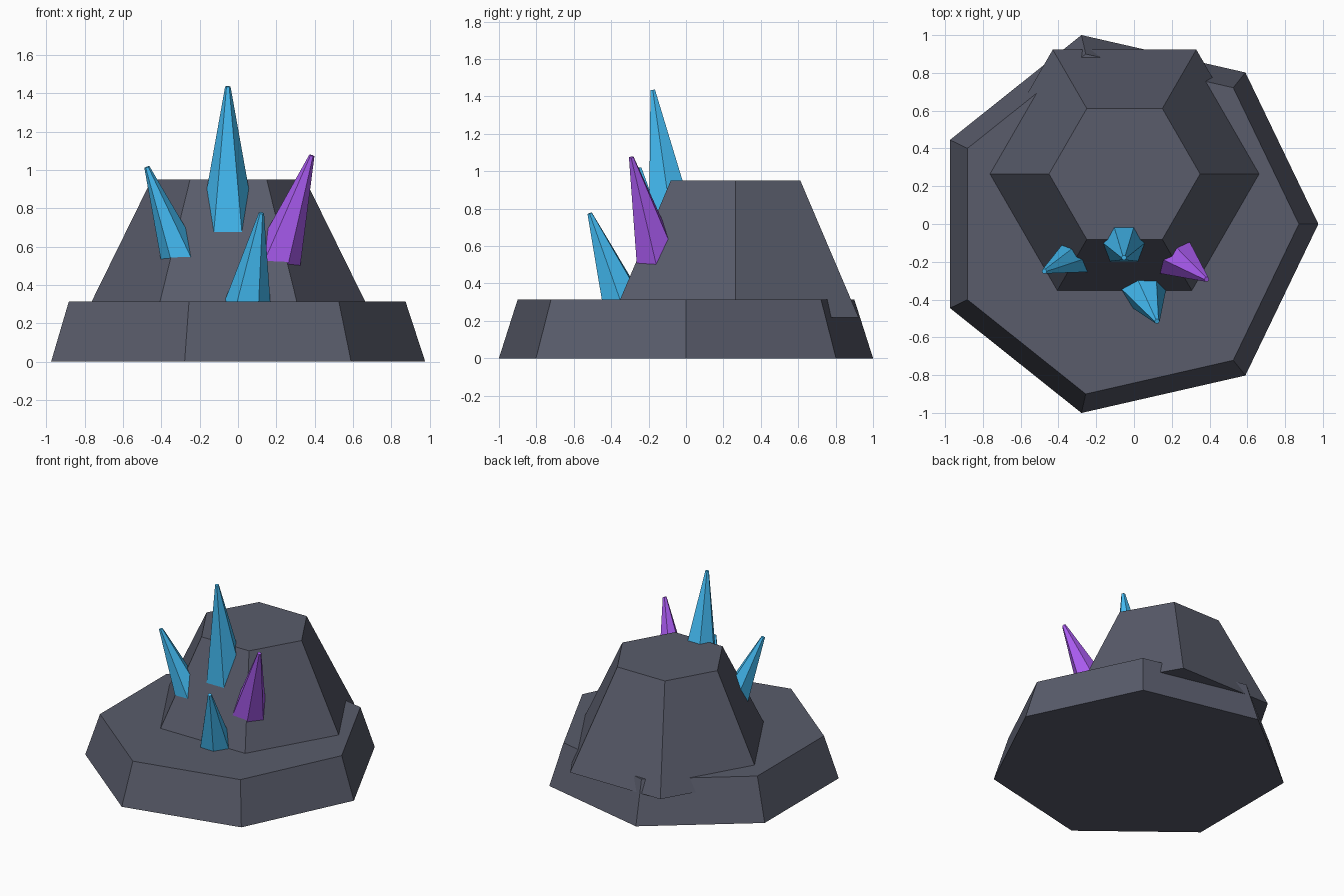
import bpy
import bmesh
from math import sin, cos, pi, asin, atan2
from mathutils import Vector, Euler

if "Cube" in bpy.data.objects:
    bpy.data.objects.remove(bpy.data.objects["Cube"])


def material(name, rgb):
    m = bpy.data.materials.new(name)
    m.diffuse_color = (*rgb, 1)
    m.use_nodes = True
    m.node_tree.nodes["Principled BSDF"].inputs["Base Color"].default_value = m.diffuse_color
    return m


def tapered_prism(name, sides, r_bottom, r_top, height, mat, loc, rot=(0, 0, 0)):
    """Flat-shaded frustum with its first corner on +x and its origin at the bottom."""
    bm = bmesh.new()
    rings = []
    for r, z in ((r_bottom, 0), (r_top, height)):
        rings.append([bm.verts.new((r * cos(2 * pi * i / sides), r * sin(2 * pi * i / sides), z))
                      for i in range(sides)])
    low, high = rings
    bm.faces.new(low[::-1])
    bm.faces.new(high)
    for i in range(sides):
        j = (i + 1) % sides
        bm.faces.new((low[i], low[j], high[j], high[i]))
    mesh = bpy.data.meshes.new(name)
    bm.to_mesh(mesh)
    bm.free()
    mesh.materials.append(mat)
    obj = bpy.data.objects.new(name, mesh)
    obj.location = loc
    obj.rotation_euler = rot
    bpy.context.collection.objects.link(obj)
    return obj


def crystal(name, tip, lean, length, taper, mat):
    """Six-sided spike ending at tip; lean is the x and y drift per unit of height."""
    d = Vector((lean[0], lean[1], 1)).normalized()
    rot = Euler((asin(-d.y), atan2(d.x, d.z), 0))
    tapered_prism(name, 6, 0.014 + taper * length, 0.014, length, mat,
                  Vector(tip) - d * length, rot)


rock = material("rock", (0.10, 0.107, 0.147))
blue = material("blue_crystal", (0.059, 0.515, 0.93))
purple = material("purple_crystal", (0.407, 0.107, 0.89))

# Rock: seven-sided base slab and six-sided mound
tapered_prism("rock_base", 7, 1.026, 0.923, 0.315, rock, (-0.05, 0, 0))
tapered_prism("rock_mound", 6, 0.76, 0.40, 0.732, rock, (-0.05, 0.265, 0.218))

# Crystals growing out of the front of the mound
crystal("tall_crystal", (-0.053, -0.178, 1.435), (0, -0.143), 0.87, 0.177, blue)
crystal("left_crystal", (-0.475, -0.25, 1.015), (-0.37, -0.18), 0.58, 0.176, blue)
crystal("front_crystal", (0.122, -0.515, 0.775), (0.15, -0.365), 0.56, 0.21, blue)
crystal("right_crystal", (0.385, -0.293, 1.075), (0.33, -0.25), 0.67, 0.188, purple)
